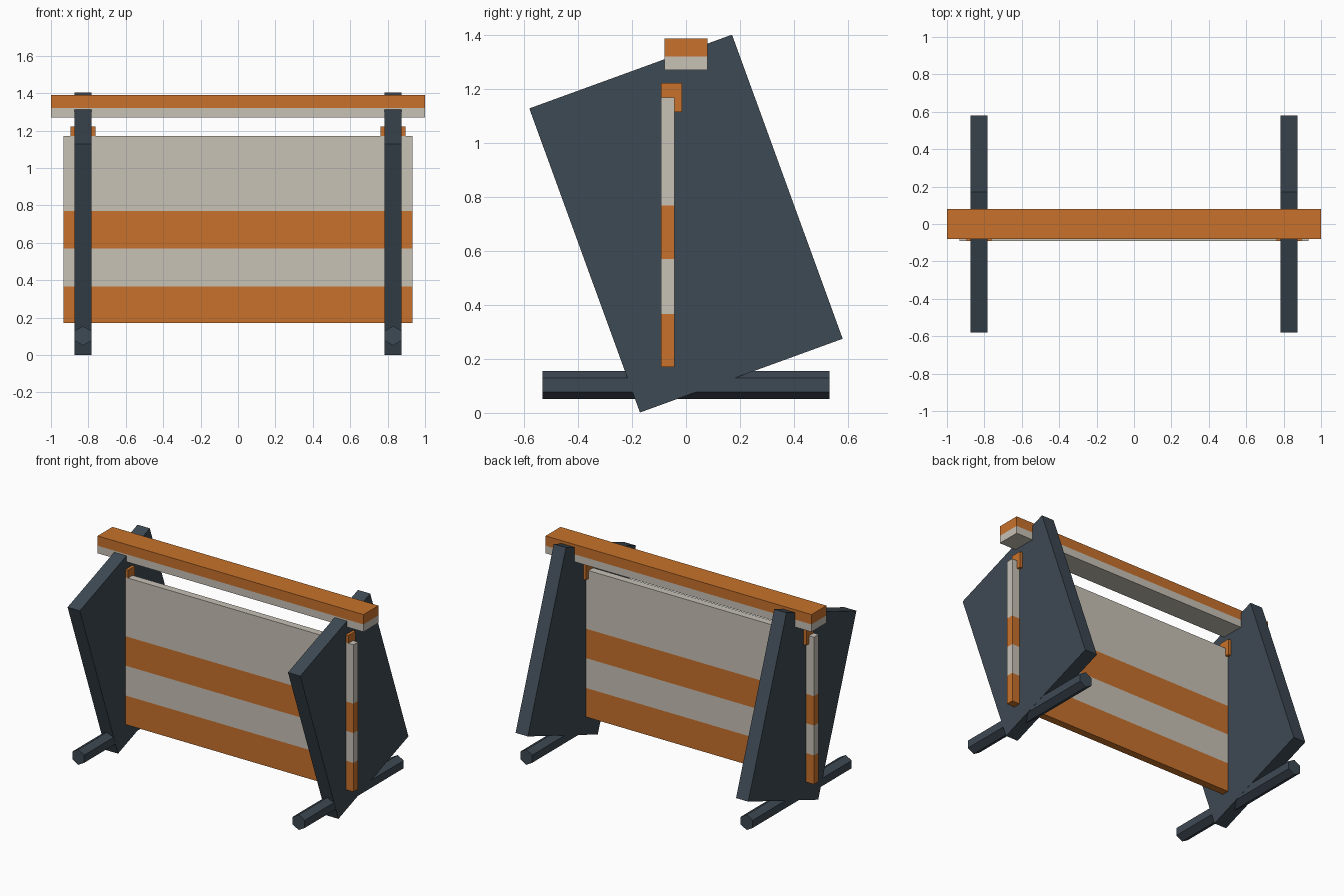
import bpy, bmesh
from math import radians, pi
from mathutils import Matrix, Vector

cube = bpy.data.objects.get("Cube")
if cube:
    bpy.data.objects.remove(cube, do_unlink=True)


def material(name, rgb):
    mat = bpy.data.materials.new(name)
    mat.use_nodes = True
    color = (*rgb, 1.0)
    mat.diffuse_color = color
    mat.node_tree.nodes["Principled BSDF"].inputs["Base Color"].default_value = color
    return mat


orange = material("orange", (0.578, 0.168, 0.025))
cream = material("cream", (0.578, 0.539, 0.468))
slate = material("slate", (0.048, 0.067, 0.087))


def finish(name, bm, mats):
    bmesh.ops.recalc_face_normals(bm, faces=bm.faces)
    mesh = bpy.data.meshes.new(name)
    bm.to_mesh(mesh)
    bm.free()
    for mat in mats:
        mesh.materials.append(mat)
    obj = bpy.data.objects.new(name, mesh)
    bpy.context.collection.objects.link(obj)
    return obj


def box(center, size, tilt=0.0):
    bm = bmesh.new()
    matrix = (Matrix.Translation(center) @ Matrix.Rotation(tilt, 4, "X")
              @ Matrix.Diagonal((*size, 1.0)))
    bmesh.ops.create_cube(bm, size=1.0, matrix=matrix)
    return bm


def striped_board(name, center, size, cuts, mats):
    """Box sliced at the given heights, with alternating colours upwards."""
    bm = box(center, size)
    for z in cuts:
        bmesh.ops.bisect_plane(bm, geom=bm.verts[:] + bm.edges[:] + bm.faces[:],
                               plane_co=(0, 0, z), plane_no=(0, 0, 1))
    for face in bm.faces:
        height = face.calc_center_median().z
        face.material_index = sum(height > z for z in cuts) % 2
    return finish(name, bm, mats)


# Striped hanging panel and two-tone top rail
striped_board("panel", (0, -0.067, 0.67), (1.866, 0.05, 1.0),
              (0.367, 0.57, 0.77), (orange, cream))
striped_board("top_rail", (0, 0, 1.33), (2.0, 0.16, 0.118), (1.322,), (cream, orange))

for side, sign in (("left", 1), ("right", -1)):
    x = sign * 0.829

    # Tilted side slab
    finish(side + "_slab", box((x, 0, 0.702), (0.092, 0.8, 1.2), radians(20)), [slate])

    # Hexagonal foot bar running front to back
    bm = bmesh.new()
    matrix = (Matrix.Translation((x, 0, 0.103)) @ Matrix.Rotation(pi / 2, 4, "X"))
    bmesh.ops.create_cone(bm, cap_ends=True, segments=6, radius1=0.052,
                          radius2=0.052, depth=1.064, matrix=matrix)
    finish(side + "_foot_bar", bm, [slate])

    # L-shaped hook over the panel's top edge
    profile = [(-0.092, 1.17), (-0.042, 1.17), (-0.042, 1.115),
               (-0.015, 1.115), (-0.015, 1.223), (-0.092, 1.223)]
    bm = bmesh.new()
    face = bm.faces.new([bm.verts.new((x - 0.066, y, z)) for y, z in profile])
    result = bmesh.ops.extrude_face_region(bm, geom=[face])
    moved = [v for v in result["geom"] if isinstance(v, bmesh.types.BMVert)]
    bmesh.ops.translate(bm, verts=moved, vec=Vector((0.132, 0, 0)))
    finish(side + "_hook", bm, [orange])
